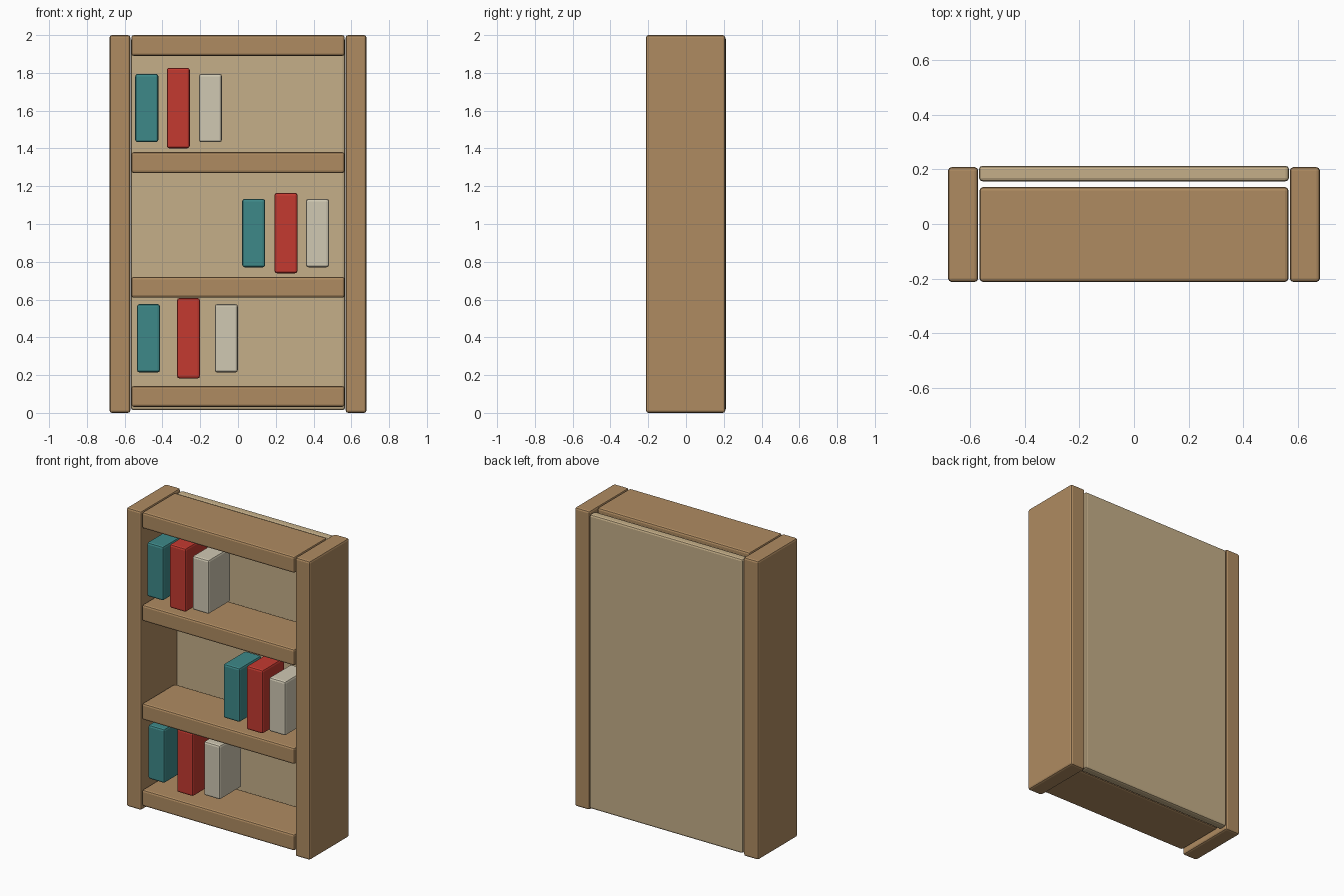
import bpy
import bmesh

if "Cube" in bpy.data.objects:
    bpy.data.objects.remove(bpy.data.objects["Cube"])


def material(name, color):
    m = bpy.data.materials.new(name)
    m.diffuse_color = (*color, 1)
    m.use_nodes = True
    m.node_tree.nodes["Principled BSDF"].inputs["Base Color"].default_value = m.diffuse_color
    return m


WOOD = material("wood", (0.43, 0.26, 0.12))
PALE = material("pale_wood", (0.56, 0.43, 0.25))
TEAL = material("teal", (0.048, 0.25, 0.25))
RED = material("red", (0.55, 0.042, 0.03))
CREAM = material("cream", (0.63, 0.58, 0.45))


def box(name, xs, ys, zs, mat, bevel=0.013):
    """Softly bevelled box given its (min, max) range on each axis."""
    ranges = (xs, ys, zs)
    bm = bmesh.new()
    bmesh.ops.create_cube(bm, size=1)
    bmesh.ops.scale(bm, vec=[b - a for a, b in ranges], verts=bm.verts)
    mesh = bpy.data.meshes.new(name)
    bm.to_mesh(mesh)
    bm.free()
    mesh.materials.append(mat)
    ob = bpy.data.objects.new(name, mesh)
    ob.location = [(a + b) / 2 for a, b in ranges]
    bpy.context.collection.objects.link(ob)
    mod = ob.modifiers.new("soft_edges", 'BEVEL')
    mod.width = bevel
    mod.segments = 2
    return ob


FRONT, BACK = -0.212, 0.213

# Upright sides
box("left_side", (-0.68, -0.57), (FRONT, 0.208), (0, 2), WOOD)
box("right_side", (0.57, 0.68), (FRONT, 0.208), (0, 2), WOOD)

# Back board
box("back_board", (-0.567, 0.567), (0.156, BACK), (0.015, 1.985), PALE)

# Bottom, two shelves and top
for name, z in (("bottom_board", 0.032), ("lower_shelf", 0.61),
                ("upper_shelf", 1.27), ("top_board", 1.89)):
    box(name, (-0.565, 0.565), (FRONT, 0.135), (z, z + 0.11), WOOD)

# Three books per shelf: row centre height, book centres along x
rows = (("lower", 0.395, (-0.474, -0.262, -0.062)),
        ("middle", 0.952, (0.083, 0.254, 0.421)),
        ("upper", 1.614, (-0.483, -0.316, -0.146)))
books = (("teal", TEAL, 0.362), ("red", RED, 0.426), ("cream", CREAM, 0.362))
for row, z, centres in rows:
    for x, (color, mat, h) in zip(centres, books):
        box(f"{row}_{color}_book", (x - 0.061, x + 0.061), (-0.19, 0.045),
            (z - h / 2, z + h / 2), mat)
